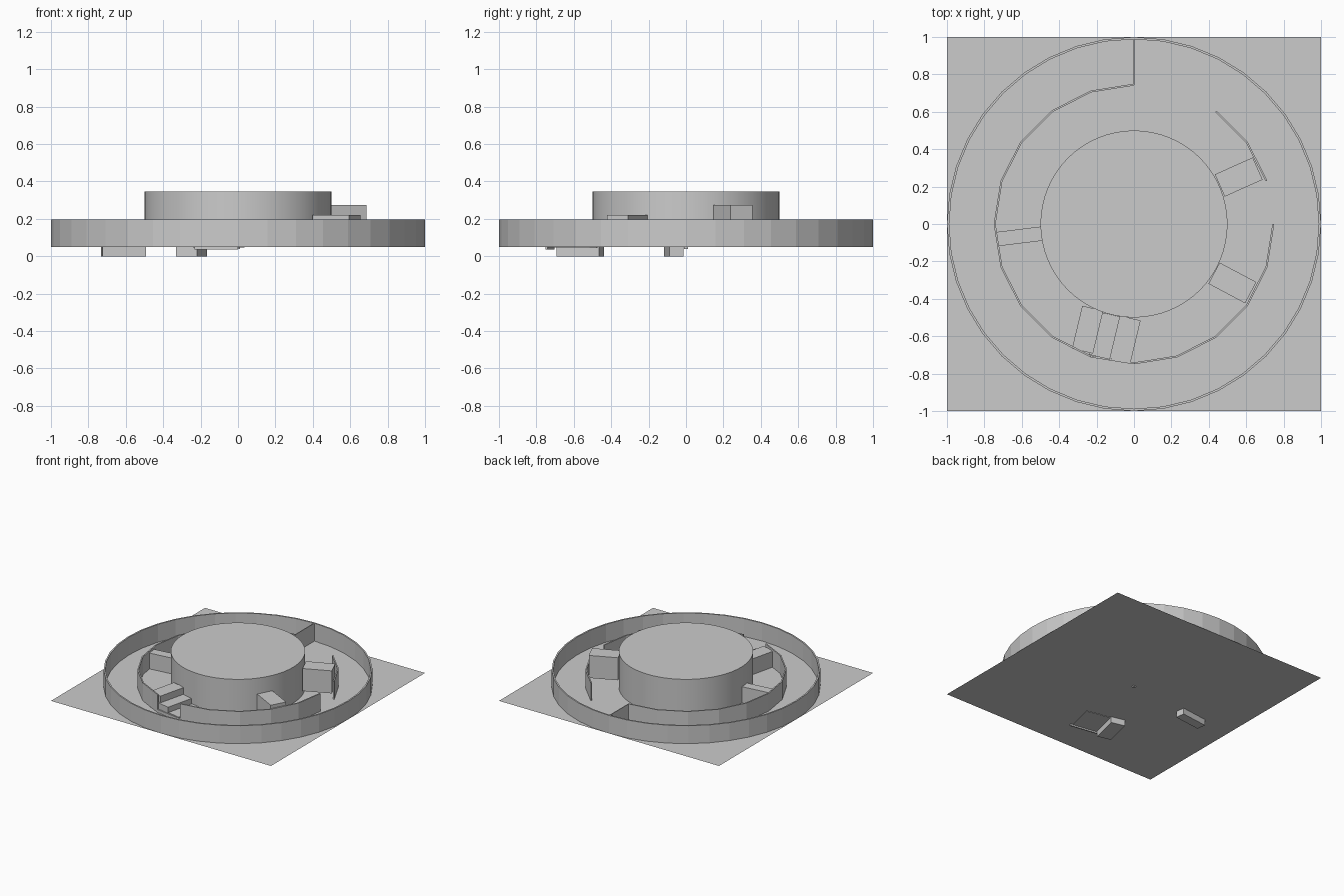
import bpy, bmesh, math

if "Cube" in bpy.data.objects:
    bpy.data.objects.remove(bpy.data.objects["Cube"])

FLOOR = 0.05
WALL_TOP = 0.197


def make(name, verts, faces):
    mesh = bpy.data.meshes.new(name)
    mesh.from_pydata(verts, [], faces)
    bm = bmesh.new()
    bm.from_mesh(mesh)
    bmesh.ops.recalc_face_normals(bm, faces=bm.faces)
    bm.to_mesh(mesh)
    bm.free()
    ob = bpy.data.objects.new(name, mesh)
    bpy.context.collection.objects.link(ob)
    return ob


def arc_wall(name, r_out, r_in, a0, a1, steps, z0, z1):
    """Curved wall of rectangular section between two angles in degrees."""
    closed = abs(a1 - a0) >= 360
    n = steps if closed else steps + 1
    verts, faces = [], []
    for i in range(n):
        a = math.radians(a0 + (a1 - a0) * i / steps)
        for r, z in ((r_out, z0), (r_out, z1), (r_in, z1), (r_in, z0)):
            verts.append((r * math.cos(a), r * math.sin(a), z))
    for i in range(steps):
        p, q = 4 * i, 4 * ((i + 1) % n)
        for k in range(4):
            m = (k + 1) % 4
            faces.append((p + k, q + k, q + m, p + m))
    if not closed:
        faces += [(0, 1, 2, 3), tuple(4 * steps + k for k in range(4))]
    return make(name, verts, faces)


def box(name, cx, cy, length, width, angle, z0, z1):
    """Upright box whose length points along the given angle in degrees."""
    c, s = math.cos(math.radians(angle)), math.sin(math.radians(angle))
    verts = []
    for z in (z0, z1):
        for u, v in ((-1, -1), (1, -1), (1, 1), (-1, 1)):
            dx, dy = u * length / 2, v * width / 2
            verts.append((cx + dx * c - dy * s, cy + dx * s + dy * c, z))
    faces = [(0, 1, 2, 3), (4, 5, 6, 7)]
    faces += [(i, (i + 1) % 4, (i + 1) % 4 + 4, i + 4) for i in range(4)]
    return make(name, verts, faces)


# Square ground sheet
make("ground_sheet", [(-1, -1, FLOOR), (1, -1, FLOOR), (1, 1, FLOOR), (-1, 1, FLOOR)],
     [(0, 1, 2, 3)])

# Outer enclosing wall
arc_wall("outer_wall", 1.0, 0.988, 0, 360, 40, FLOOR, WALL_TOP)

# Inner wall with two openings and one sunken stretch by the steps
arc_wall("inner_wall_west", 0.75, 0.74, 90, 252, 9, FLOOR, WALL_TOP)
arc_wall("inner_wall_sunken", 0.75, 0.74, 252, 270, 1, 0.035, 0.075)
arc_wall("inner_wall_south_east", 0.75, 0.74, 270, 360, 5, FLOOR, WALL_TOP)
arc_wall("inner_wall_north_east", 0.75, 0.74, 18, 54, 2, FLOOR, WALL_TOP)

# Radial partition between inner and outer wall
box("partition", 0, 0.867, 0.245, 0.006, 90, FLOOR, WALL_TOP)

# Central round tower
bpy.ops.mesh.primitive_cylinder_add(vertices=64, radius=0.5, depth=0.345 - FLOOR,
                                    location=(0, 0, (0.345 + FLOOR) / 2))
tower = bpy.context.object
tower.name = "tower"
bpy.ops.object.shade_smooth_by_angle(angle=math.radians(30))

# Small centre pin under the sheet
box("centre_pin", 0, 0, 0.02, 0.02, 0, 0.04, 0.06)

# Blocks bridging tower and inner wall
blocks = [
    ("north_east_block", 0.560, 0.251, 0.222, 0.130, 24, 0.09, 0.275),
    ("south_east_block", 0.526, -0.315, 0.222, 0.128, -28, FLOOR, 0.22),
    ("west_block", -0.612, -0.066, 0.235, 0.076, 187, 0.0, 0.18),
    ("upper_step", -0.248, -0.565, 0.235, 0.115, 256.5, 0.0, 0.18),
    ("middle_step", -0.158, -0.597, 0.235, 0.115, 256.5, 0.047, 0.125),
    ("lower_step", -0.048, -0.617, 0.235, 0.115, 256.5, 0.047, 0.08),
]
for b in blocks:
    box(*b)
